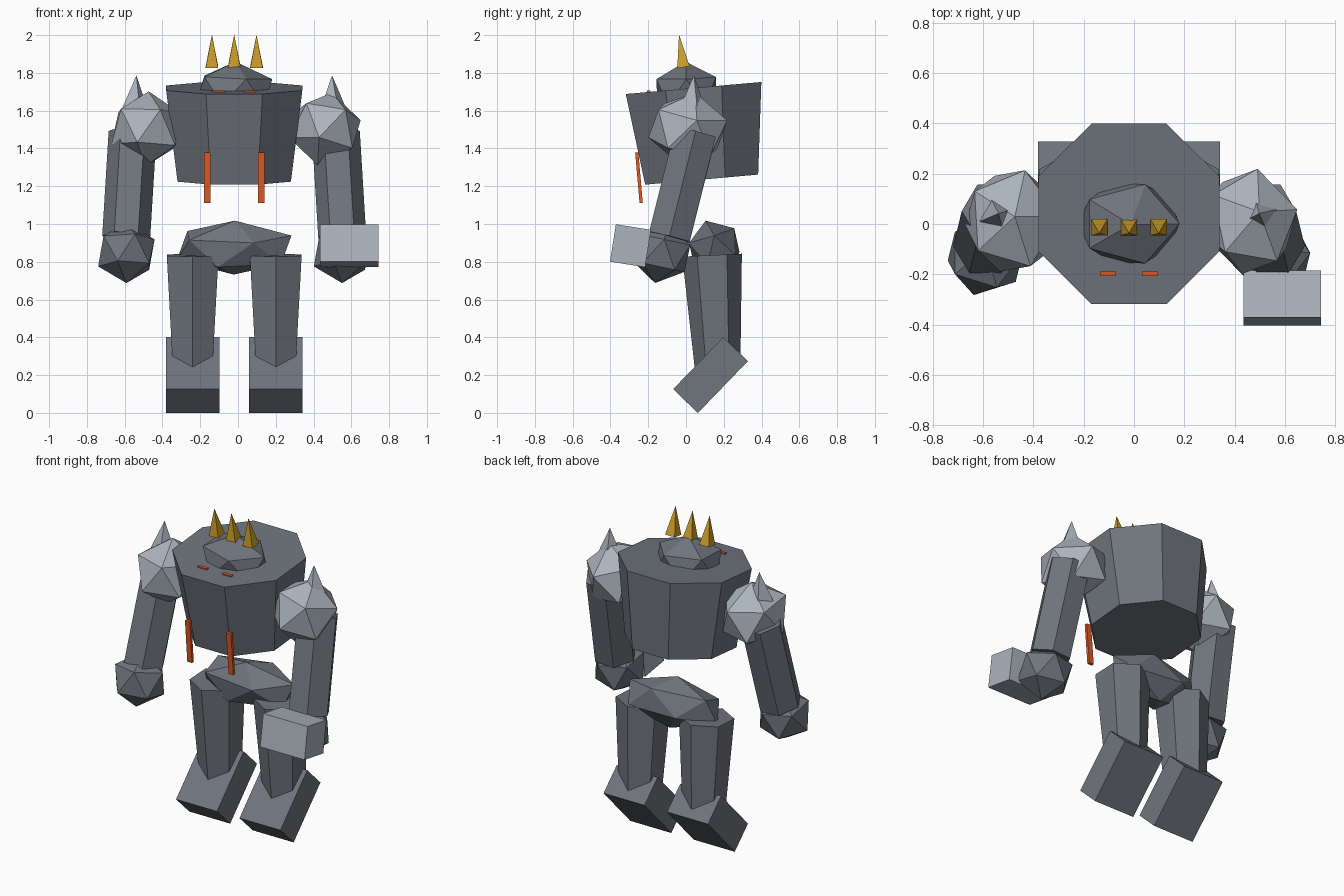
import bpy
from math import radians
from mathutils import Vector, Matrix

if "Cube" in bpy.data.objects:
    bpy.data.objects.remove(bpy.data.objects["Cube"])

MID = -0.02  # symmetry plane of the body


def material(name, rgb):
    mat = bpy.data.materials.new(name)
    mat.use_nodes = True
    color = (*rgb, 1)
    mat.diffuse_color = color
    mat.node_tree.nodes["Principled BSDF"].inputs["Base Color"].default_value = color
    return mat


stone = material("dark stone", (0.16, 0.177, 0.205))
pale = material("pale stone", (0.41, 0.455, 0.505))
gold = material("gold", (0.62, 0.35, 0.025))
ember = material("ember orange", (0.75, 0.105, 0.02))


def finish(name, mat):
    obj = bpy.context.object
    obj.name = obj.data.name = name
    obj.data.materials.append(mat)
    return obj


def rock(name, center, radii, tilt, mat):
    """Twenty-sided boulder."""
    bpy.ops.mesh.primitive_ico_sphere_add(
        subdivisions=1, radius=1, location=center, rotation=[radians(a) for a in tilt])
    finish(name, mat).scale = radii


def block(name, center, size, pitch, mat):
    """Box pitched about the x axis."""
    bpy.ops.mesh.primitive_cube_add(size=1, location=center, rotation=(radians(pitch), 0, 0))
    finish(name, mat).scale = size


def prism(name, bottom, top, r_bottom, r_top, sides, twist, mat):
    """Tapered prism between two points."""
    a, b = Vector(bottom), Vector(top)
    axis = b - a
    bpy.ops.mesh.primitive_cone_add(
        vertices=sides, radius1=r_bottom, radius2=r_top, depth=axis.length)
    turn = Vector((0, 0, 1)).rotation_difference(axis).to_matrix().to_4x4()
    finish(name, mat).matrix_world = (Matrix.Translation((a + b) / 2) @ turn
                                      @ Matrix.Rotation(radians(twist), 4, "Z"))


# Torso, head and pelvis
prism("torso", (MID, 0.083, 1.235), (MID, 0.04, 1.72), 0.325, 0.39, 8, 22.5, stone)
rock("head", (MID, 0.003, 1.707), (0.222, 0.185, 0.153), (2, 2.5, 0), stone)
rock("pelvis", (MID, 0.15, 0.875), (0.338, 0.148, 0.15), (18, 0, 4), stone)

# Crown spikes
for i in (-1, 0, 1):
    x = MID + i * 0.118
    prism(f"crown_spike_{i + 2}", (x, -0.013, 1.83), (x, -0.037, 2.003), 0.047, 0, 4, 45, gold)

# Limbs, eyes and chest strips
for side, label in ((-1, "right"), (1, "left")):
    def at(d, y, z):
        return (MID + side * d, y, z)

    # The two shoulders are turned differently
    if side < 0:
        rock("right_shoulder", at(0.463, 0.012, 1.503), (0.205, 0.225, 0.2), (-5, 3, 3), pale)
    else:
        rock("left_shoulder", at(0.48, 0.01, 1.503), (0.2, 0.222, 0.2), (-9, 13, 10), pale)
    prism(f"{label}_shoulder_spike", at(0.525, 0.035, 1.61), at(0.518, 0.042, 1.787),
          0.072, 0, 4, 20, pale)
    prism(f"{label}_arm", at(0.572, -0.088, 0.93), at(0.538, 0.05, 1.485),
          0.127, 0.127, 6, 30, stone)
    rock(f"{label}_hand", at(0.571, -0.13, 0.847), (0.167, 0.165, 0.163), (-12, 0, 0), stone)
    prism(f"{label}_leg", at(0.22, 0.167, 0.242), at(0.22, 0.138, 0.835),
          0.121, 0.158, 6, 0, stone)
    block(f"{label}_foot", at(0.22, 0.13, 0.2), (0.284, 0.382, 0.182), 46, stone)
    block(f"{label}_eye", at(0.084, -0.197, 1.697), (0.064, 0.018, 0.02), 5, ember)
    block(f"{label}_chest_strip", at(0.143, -0.249, 1.245), (0.033, 0.017, 0.268), 5, ember)

# Fist block on the left hand
block("fist_block", (0.589, -0.294, 0.885), (0.308, 0.188, 0.2), -9, pale)
